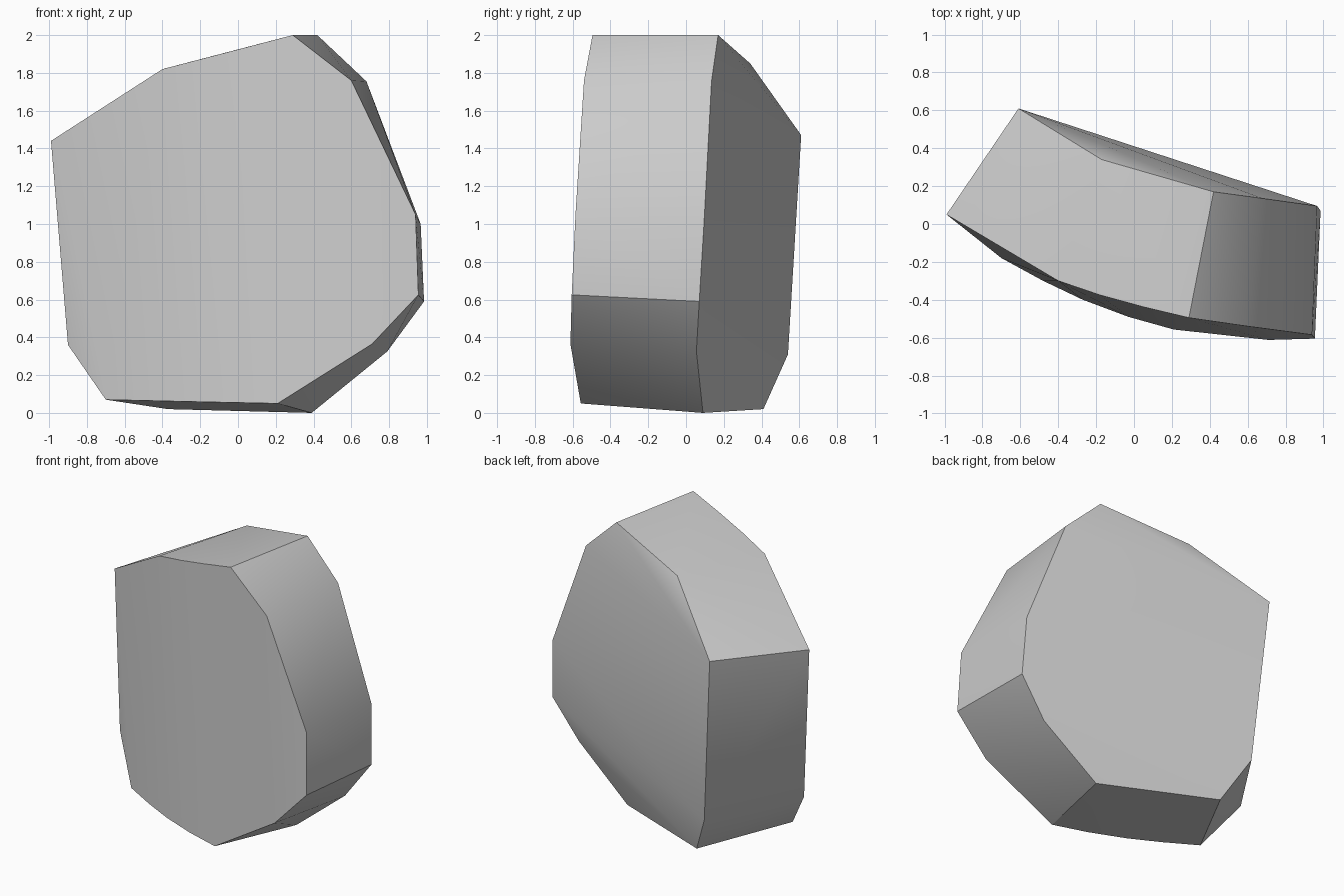
import bpy
import bmesh
import math

cube = bpy.data.objects.get("Cube")
if cube:
    bpy.data.objects.remove(cube, do_unlink=True)

# Corners of the bowed front, clockwise from the left shoulder
front = [(-0.99, 0.05, 1.44), (-0.40, -0.30, 1.82), (0.29, -0.495, 2.0),
         (0.60, -0.54, 1.76), (0.94, -0.585, 1.05), (0.955, -0.605, 0.625),
         (0.71, -0.612, 0.365), (0.21, -0.557, 0.05), (-0.70, -0.18, 0.07),
         (-0.90, -0.02, 0.36)]
# Matching corners of the back
back = [(-0.61, 0.61, 1.47), (-0.17, 0.34, 1.85), (0.42, 0.17, 2.0),
        (0.68, 0.135, 1.755), (0.967, 0.095, 1.0), (0.985, 0.07, 0.59),
        (0.79, 0.055, 0.325), (0.39, 0.09, 0.0), (-0.37, 0.41, 0.02),
        (-0.52, 0.54, 0.31)]
# Extra points that round the top and bottom front edges
bow = [(-0.18, -0.375, 1.877), (0.05, -0.438, 1.937),
       (-0.48, -0.30, 0.065), (-0.27, -0.40, 0.06), (-0.03, -0.49, 0.055)]

# Stone block: convex skin around the corners
bm = bmesh.new()
for point in front + back + bow:
    bm.verts.new(point)
bmesh.ops.convex_hull(bm, input=bm.verts[:])
loose = [v for v in bm.verts if not v.link_faces]
bmesh.ops.delete(bm, geom=loose, context='VERTS')
bmesh.ops.recalc_face_normals(bm, faces=bm.faces[:])
mesh = bpy.data.meshes.new("stone_block")
bm.to_mesh(mesh)
bm.free()
stone = bpy.data.objects.new("stone_block", mesh)
bpy.context.collection.objects.link(stone)

# Plain grey stone
grey = bpy.data.materials.new("stone_grey")
grey.use_nodes = True
colour = (0.6, 0.6, 0.6, 1.0)
grey.diffuse_color = colour
grey.node_tree.nodes["Principled BSDF"].inputs["Base Color"].default_value = colour
mesh.materials.append(grey)

# Soft shading inside each side, crisp at the main corners
bpy.ops.object.select_all(action='DESELECT')
stone.select_set(True)
bpy.context.view_layer.objects.active = stone
bpy.ops.object.shade_smooth_by_angle(angle=math.radians(30))
